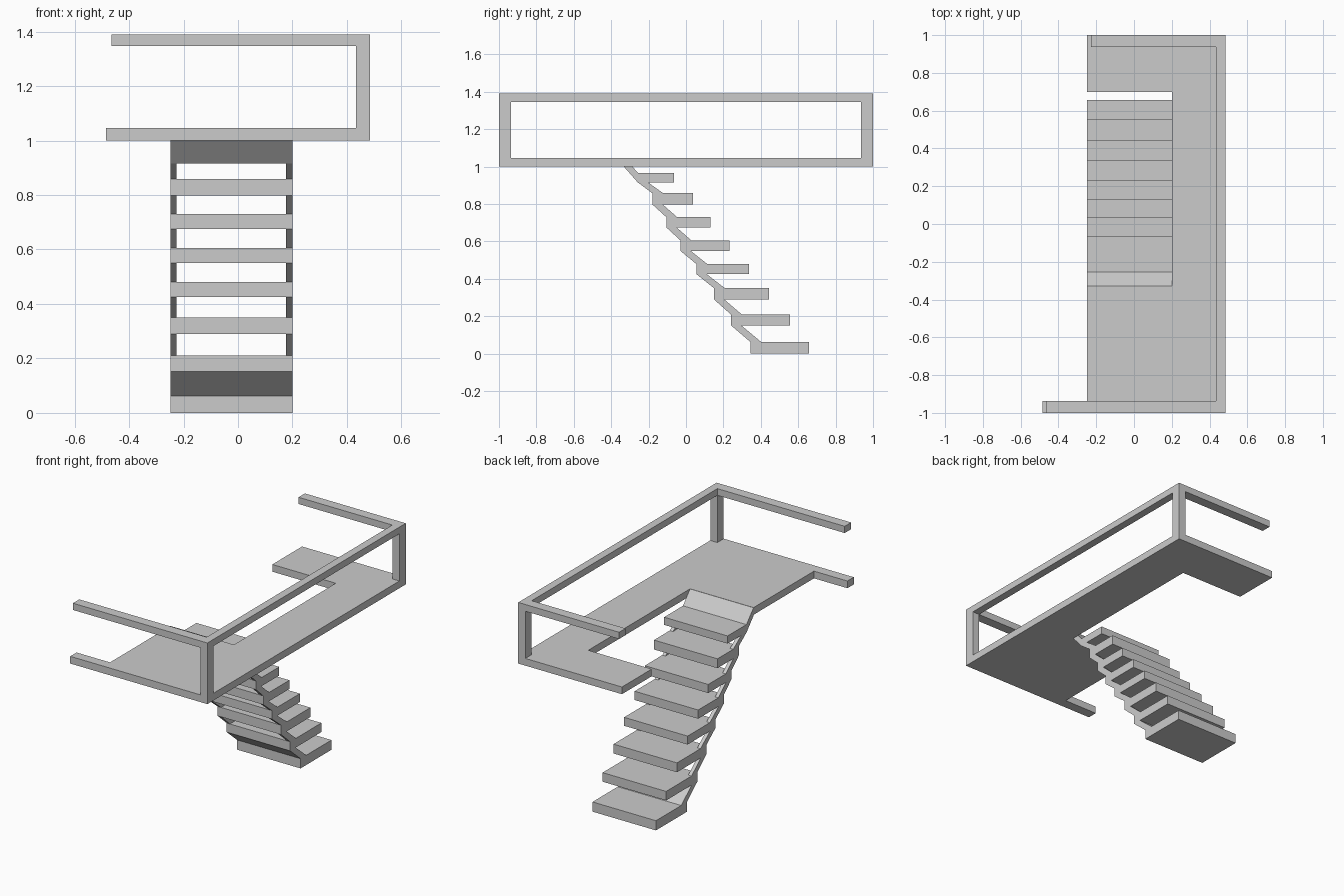
import bpy, bmesh
from mathutils import Vector

if "Cube" in bpy.data.objects:
    bpy.data.objects.remove(bpy.data.objects["Cube"])


def prism(name, pts, lo, hi, axis, caps=True):
    """Extrude a closed outline along z (pts = x,y) or along x (pts = y,z)."""
    def place(p, d):
        return Vector((p[0], p[1], d)) if axis == 'z' else Vector((d, p[0], p[1]))
    bm = bmesh.new()
    a = [bm.verts.new(place(p, lo)) for p in pts]
    b = [bm.verts.new(place(p, hi)) for p in pts]
    n = len(pts)
    # without caps, only the edges between points 0-1 and 2-3 of a quad stay open
    for i in range(n):
        if caps or i % 2 == 1:
            j = (i + 1) % n
            bm.faces.new((a[i], a[j], b[j], b[i]))
    bm.faces.new(a[::-1])
    bm.faces.new(b)
    bmesh.ops.recalc_face_normals(bm, faces=bm.faces[:])
    me = bpy.data.meshes.new(name)
    bm.to_mesh(me)
    bm.free()
    ob = bpy.data.objects.new(name, me)
    bpy.context.collection.objects.link(ob)
    return ob


def rect(u0, u1, v0, v1):
    return [(u0, v0), (u1, v0), (u1, v1), (u0, v1)]


XR, XI = 0.484, 0.434            # outer and inner side of the railing
YI = 0.936                       # inner face of front and back rails
L, R = -0.248, 0.20              # stair width
Z0, Z1, Z2, Z3 = 1.0, 1.046, 1.347, 1.39

# Landing with stairwell notch and the front beam running past it
prism("landing", [(-XR, -1), (XR, -1), (XR, 1), (L, 1), (L, 0.70), (R, 0.70),
                  (R, -0.327), (L, -0.327), (L, -YI), (-XR, -YI)], Z0, Z1, 'z')

# U-shaped handrail
prism("handrail", [(-0.465, -1), (XR, -1), (XR, 1), (-0.228, 1), (-0.228, YI),
                   (XI, YI), (XI, -YI), (-0.465, -YI)], Z2, Z3, 'z')

# Corner posts
for label, y0, y1 in (("front", -1, -YI), ("back", YI, 1)):
    prism(label + "_post", rect(XI, XR, y0, y1), Z1, Z2, 'z')

# Treads: back y, nose y, bottom z, top z
treads = [(0.345, 0.657, 0.0, 0.062), (0.24, 0.555, 0.152, 0.21),
          (0.15, 0.445, 0.29, 0.35), (0.055, 0.338, 0.426, 0.48),
          (-0.03, 0.232, 0.55, 0.606), (-0.105, 0.13, 0.675, 0.73),
          (-0.18, 0.037, 0.798, 0.858)]
for i, t in enumerate(treads):
    prism(f"tread_{i + 1}", rect(*t), L, R, 'x')

# Top tread with the sloped panel joining the landing
prism("top_tread", [(-0.258, 0.916), (-0.065, 0.916), (-0.065, 0.965),
                    (-0.255, 0.965), (-0.328, Z1), (-0.332, Z0)], L, R, 'x')

# Sloped links between treads: a full panel at the bottom, side stringers above
steps = treads + [(-0.258, 0, 0.916, 0.965)]
for i, (lower, upper) in enumerate(zip(steps, steps[1:])):
    quad = [(lower[0], lower[3]), (lower[0] + 0.058, lower[3]),
            (upper[0] + 0.055, upper[2]), (upper[0], upper[2])]
    if i == 0:
        prism("bottom_riser", quad, L, R, 'x', caps=False)
    else:
        prism(f"left_stringer_{i}", quad, L, L + 0.023, 'x', caps=False)
        prism(f"right_stringer_{i}", quad, R - 0.023, R, 'x', caps=False)
